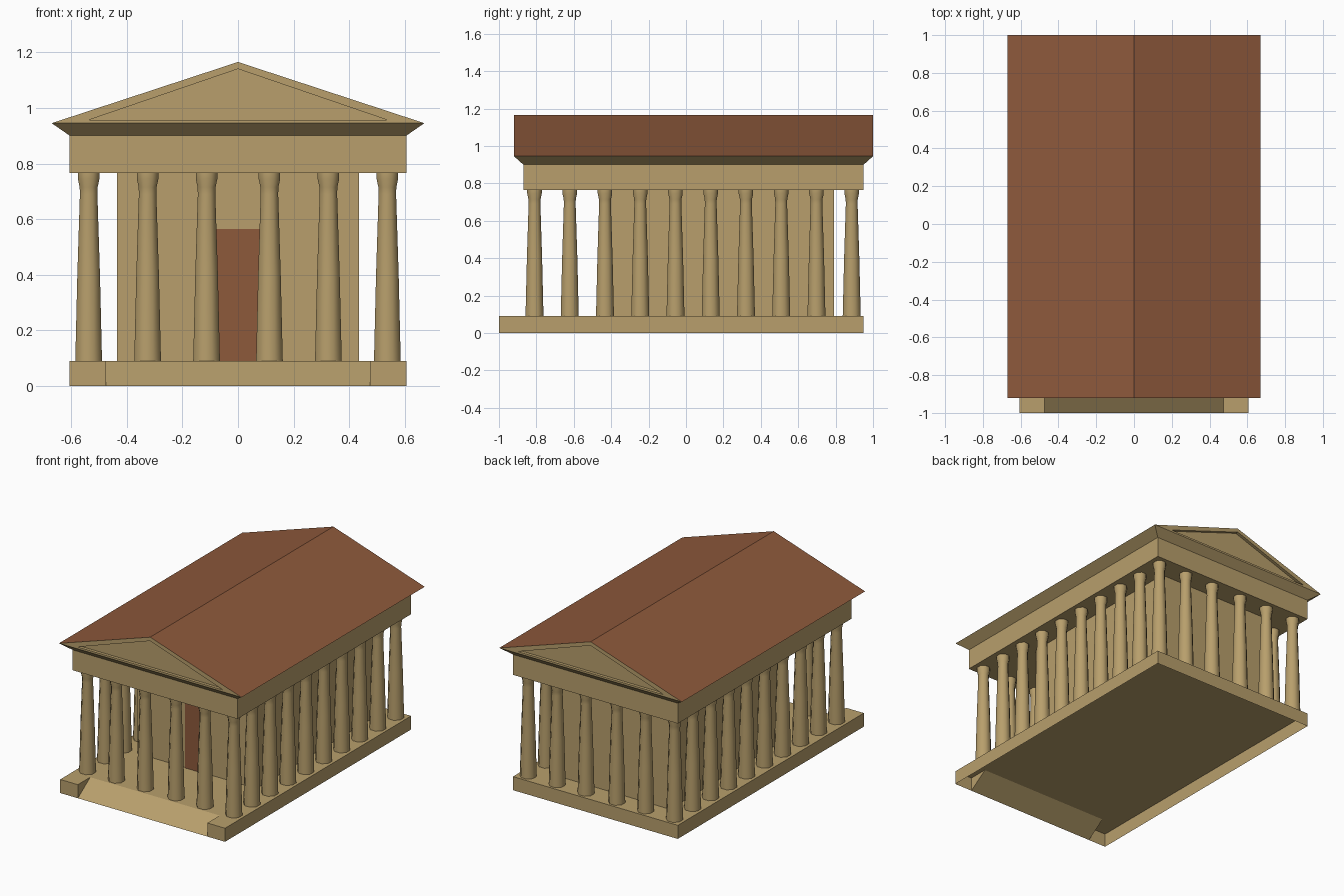
import bpy, bmesh, math

if "Cube" in bpy.data.objects:
    bpy.data.objects.remove(bpy.data.objects["Cube"])

def material(name, rgb):
    m = bpy.data.materials.new(name)
    m.diffuse_color = (*rgb, 1)
    m.use_nodes = True
    m.node_tree.nodes["Principled BSDF"].inputs["Base Color"].default_value = m.diffuse_color
    return m

STONE = material("sandstone", (0.479, 0.347, 0.150))
RED = material("terracotta", (0.270, 0.100, 0.044))

def add_object(name, mesh, loc=(0, 0, 0)):
    ob = bpy.data.objects.new(name, mesh)
    ob.location = loc
    bpy.context.collection.objects.link(ob)
    return ob

def build_mesh(name, verts, faces, mats=(STONE,)):
    me = bpy.data.meshes.new(name)
    me.from_pydata(verts, [], faces)
    for m in mats:
        me.materials.append(m)
    bm = bmesh.new()
    bm.from_mesh(me)
    bmesh.ops.recalc_face_normals(bm, faces=bm.faces)
    bm.to_mesh(me)
    bm.free()
    return me

def box(name, x0, x1, y0, y1, z0, z1, mat=STONE):
    v = [(x, y, z) for z in (z0, z1) for x, y in ((x0, y0), (x1, y0), (x1, y1), (x0, y1))]
    f = [(3, 2, 1, 0), (4, 5, 6, 7)] + [(i, (i + 1) % 4, (i + 1) % 4 + 4, i + 4) for i in range(4)]
    return add_object(name, build_mesh(name, v, f, (mat,)))

FLOOR, LINTEL, CORNICE, EAVES, RIDGE = 0.09, 0.765, 0.90, 0.945, 1.165
HW, FRONT, BACK = 0.605, -0.87, 0.95       # half width and ends of the main body

# Base: open underneath, with a ramp between two cheeks at the front
plan = [(-HW, -1), (-0.475, -1), (-0.475, FRONT), (0.475, FRONT),
        (0.475, -1), (HW, -1), (HW, BACK), (-HW, BACK)]
verts = [(x, y, FLOOR) for x, y in plan] + [(x, y, 0) for x, y in plan]
faces = [tuple(range(8))]
faces += [(i, i + 8, (i + 1) % 8 + 8, (i + 1) % 8) for i in (0, 4, 5, 6, 7)]
faces += [(1, 9, 2), (3, 12, 4), (9, 12, 3, 2)]
add_object("base_with_ramp", build_mesh("base_with_ramp", verts, faces))

# Inner chamber, door and beam
box("inner_chamber", -0.435, 0.435, -0.43, 0.79, FLOOR, LINTEL)
box("door", -0.083, 0.083, -0.435, -0.429, FLOOR, 0.565, RED)
box("beam", -HW, HW, FRONT, BACK, LINTEL, CORNICE)

# Columns: tapered shaft with a flared capital, shared by all copies
SIDES = 8
profile = [(0.052, FLOOR), (0.044, 0.40), (0.034, 0.69), (0.035, 0.715), (0.042, 0.745), (0.042, LINTEL)]
verts = [(r * math.cos(a), r * math.sin(a), z) for r, z in profile
         for a in [math.tau * (k + 0.5) / SIDES for k in range(SIDES)]]
faces = [(i * SIDES + k, i * SIDES + (k + 1) % SIDES,
          (i + 1) * SIDES + (k + 1) % SIDES, (i + 1) * SIDES + k)
         for i in range(len(profile) - 1) for k in range(SIDES)]
column = build_mesh("column", verts, faces)
for p in column.polygons:
    p.use_smooth = True
Y0, Y1, N = -0.81, 0.886, 10
spots = [(s * x, y) for y in (Y0, Y1) for x in (0.113, 0.325) for s in (-1, 1)]
spots += [(s * 0.537, Y0 + (Y1 - Y0) * i / (N - 1)) for i in range(N) for s in (-1, 1)]
for x, y in spots:
    add_object("column", column, (x, y, 0))

# Roof: sloping cornice, red slopes, recessed triangle in each gable
RX, RF, RB, DEPTH = 0.67, -0.92, 1.0, 0.02
verts = [(-HW, FRONT, CORNICE), (HW, FRONT, CORNICE), (HW, BACK, CORNICE), (-HW, BACK, CORNICE)]
faces = [(0, 1, 2, 3)]
starts = []
for y, d in ((RF, DEPTH), (RB, -DEPTH)):
    o = len(verts)
    starts.append(o)
    inner = [(-0.535, 0.957), (0.535, 0.957), (0, 1.14)]
    verts += [(-RX, y, EAVES), (RX, y, EAVES), (0, y, RIDGE)]
    verts += [(x, y, z) for x, z in inner] + [(x, y + d, z) for x, z in inner]
    for k in range(3):
        n = (k + 1) % 3
        faces += [(o + k, o + n, o + 3 + n, o + 3 + k), (o + 3 + k, o + 3 + n, o + 6 + n, o + 6 + k)]
    faces.append((o + 6, o + 7, o + 8))
f, b = starts
faces += [(0, 1, f + 1, f), (1, 2, b + 1, f + 1), (2, 3, b, b + 1), (3, 0, f, b)]
faces += [(f, f + 2, b + 2, b), (f + 1, b + 1, b + 2, f + 2)]
roof = build_mesh("roof", verts, faces, (STONE, RED))
for p in roof.polygons[-2:]:               # the two large slopes
    p.material_index = 1
add_object("roof", roof)
